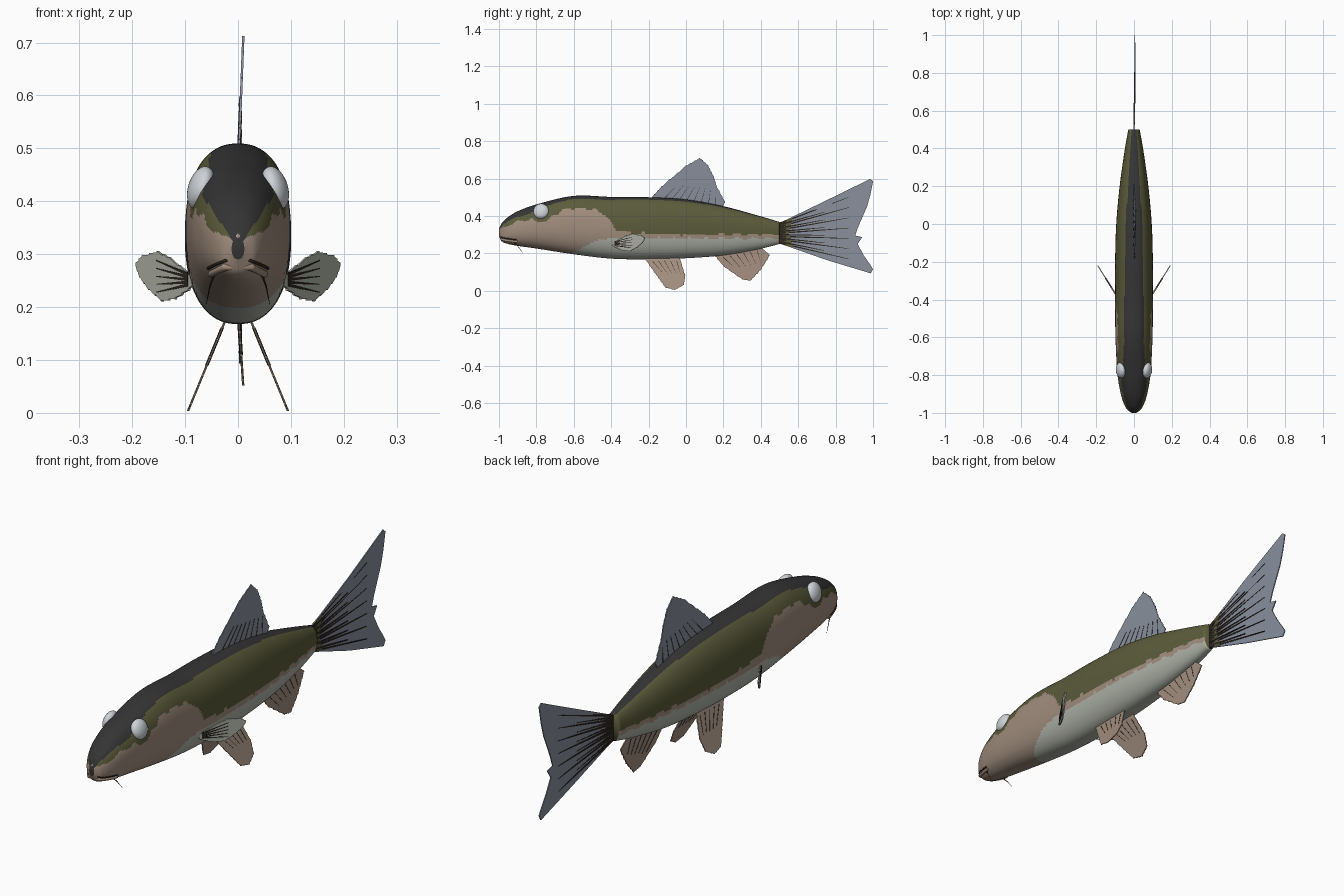
import bpy, bmesh, math
from mathutils import Vector

if "Cube" in bpy.data.objects:
    bpy.data.objects.remove(bpy.data.objects["Cube"])


def material(name, r, g, b):
    m = bpy.data.materials.new(name)
    m.diffuse_color = (r, g, b, 1)
    m.use_nodes = True
    m.node_tree.nodes["Principled BSDF"].inputs["Base Color"].default_value = (r, g, b, 1)
    return m


CHARCOAL = material("charcoal back", .035, .035, .036)
OLIVE = material("olive flank", .105, .105, .044)
TAN = material("tan cheek", .36, .27, .21)
BELLY = material("pale belly", .43, .45, .39)
FIN = material("blue grey fin", .25, .28, .34)
RAY = material("dark fin ray", .025, .018, .013)
EYE = material("pale eye", .62, .65, .69)


def new_object(name, bm, mats, smooth=False):
    bmesh.ops.recalc_face_normals(bm, faces=bm.faces[:])
    me = bpy.data.meshes.new(name)
    for f in bm.faces:
        f.smooth = smooth
    bm.to_mesh(me)
    bm.free()
    for m in mats:
        me.materials.append(m)
    ob = bpy.data.objects.new(name, me)
    bpy.context.collection.objects.link(ob)
    return ob


def lookup(knots, y):
    """Smooth interpolation through rows that start with y."""
    n = len(knots)
    i = next((k for k in range(n - 2) if y < knots[k + 1][0]), n - 2)
    a, b = knots[i], knots[i + 1]
    p, q = knots[max(i - 1, 0)], knots[min(i + 2, n - 1)]
    h = b[0] - a[0]
    t = min(max((y - a[0]) / h, 0), 1)
    out = []
    for c in range(1, len(a)):
        m0 = (b[c] - p[c]) / (b[0] - p[0]) * h
        m1 = (q[c] - a[c]) / (q[0] - a[0]) * h
        out.append((2*t**3 - 3*t*t + 1) * a[c] + (t**3 - 2*t*t + t) * m0
                   + (3*t*t - 2*t**3) * b[c] + (t**3 - t*t) * m1)
    return out


# Body stations: y, top, bottom, half width
BODY = [(-1, .33, .29, .012), (-.985, .362, .264, .034), (-.95, .395, .25, .054),
        (-.9, .425, .24, .07), (-.8, .462, .226, .087), (-.6, .507, .195, .098),
        (-.4, .502, .172, .1), (-.2, .5, .168, .1), (0, .488, .174, .094),
        (.2, .452, .19, .076), (.4, .398, .225, .048), (.5, .368, .25, .03)]
# Half width of the dark back, and lower edge of the olive flank
BACK = [(-.9, .075), (-.7, .056), (-.4, .05), (0, .044), (.2, .03), (.5, .013)]
FLANK = [(-1, .325), (-.9, .37), (-.8, .385), (-.7, .405), (-.64, .437), (-.5, .435),
         (-.43, .4), (-.37, .325), (-.25, .308), (.1, .3), (.5, .302)]
POWER = 2.3
EYE_SPOT = Vector((.07, -.775, .425))


def skin_x(y, z):
    top, bot, w = lookup(BODY, y)
    u = min(abs(z - (top + bot) / 2) / ((top - bot) / 2), 1)
    return w * (1 - u**POWER)**(1 / POWER)


def skin_material(c):
    x, y, z = abs(c.x), c.y, c.z
    wave = .005 * math.sin(y * 75)
    if z > .31 + 1.5 * x and x < lookup(BACK, max(y, -.9))[0]:
        return 0
    if z > lookup(FLANK, y)[0] + wave or (Vector((x, y, z)) - EYE_SPOT).length < .062:
        return 1
    if z < .28 + wave and y > -.62 + 2.1 * (z - .2):
        return 3
    return 2


# Body lofted from rounded rings
bm = bmesh.new()
rings, SIDES, STEPS = [], 88, 180
for i in range(STEPS + 1):
    y = -1 + 1.5 * (i / STEPS)**1.4
    top, bot, w = lookup(BODY, y)
    ring = []
    for k in range(SIDES):
        a = math.tau * k / SIDES
        s, c = math.sin(a), math.cos(a)
        x = math.copysign(abs(s)**(2 / POWER), s) * w
        z = (top + bot) / 2 + math.copysign(abs(c)**(2 / POWER), c) * (top - bot) / 2
        ring.append(bm.verts.new((x, y, z)))
    rings.append(ring)
for r0, r1 in zip(rings, rings[1:]):
    for k in range(SIDES):
        j = (k + 1) % SIDES
        bm.faces.new((r0[k], r0[j], r1[j], r1[k]))
bm.faces.new(rings[0])
bm.faces.new(rings[-1])
for f in bm.faces:
    f.material_index = skin_material(f.calc_center_median())
new_object("body", bm, [CHARCOAL, OLIVE, TAN, BELLY], True)


def slab(bm, pts, place, t, mat):
    """Thin plate: a 2D outline placed in space at offsets -t and +t."""
    a = [bm.verts.new(place(u, v, -t)) for u, v in pts]
    b = [bm.verts.new(place(u, v, t)) for u, v in pts]
    n = len(pts)
    faces = [bm.faces.new(a), bm.faces.new(b[::-1])]
    faces += [bm.faces.new((a[i], a[(i + 1) % n], b[(i + 1) % n], b[i])) for i in range(n)]
    for f in faces:
        f.material_index = mat


def ragged(pts, depth, teeth=3):
    """Notch an open outline with small teeth."""
    out = []
    for (u0, v0), (u1, v1) in zip(pts, pts[1:]):
        d = Vector((u1 - u0, v1 - v0)).normalized() * depth
        for k in range(teeth):
            f = k / teeth
            u, v = u0 + (u1 - u0) * f, v0 + (v1 - v0) * f
            out += [(u, v), (u + d.y * .8 + d.x, v - d.x * .8 + d.y)]
    return out + [pts[-1]]


def fin(name, outline, place, rays, mat, width=.005):
    bm = bmesh.new()
    slab(bm, outline, place, .0022, 0)
    for p, q in rays:
        p, q = Vector(p), Vector(q)
        side = Vector((p.y - q.y, q.x - p.x)).normalized() * width / 2
        slab(bm, [p - side, p + side, q + side * .25, q - side * .25], place, .0034, 1)
    new_object(name, bm, [mat, RAY])


def fan(p0, p1, q0, q1, n):
    """Rays spread between a root line and an end line."""
    mix = lambda a, b, f: (a[0] + (b[0] - a[0]) * f, a[1] + (b[1] - a[1]) * f)
    return [(mix(p0, p1, i / (n - 1)), mix(q0, q1, i / (n - 1))) for i in range(n)]


# Dorsal fin
edge = ragged([(-.19, .495), (-.13, .56), (0, .67), (.075, .712), (.12, .67),
               (.15, .61), (.165, .56), (.21, .475)], .004)
fin("dorsal_fin", edge + [(.19, .44), (-.17, .47)],
    lambda u, v, t: (.01 * (v - .45) / .26 + t, u, v),
    fan((-.12, .49), (.16, .46), (-.04, .57), (.16, .54), 8), FIN, .003)

# Tail fin
tail = [(.47, .355), (.52, .372), (.75, .483), (.985, .598), (1, .585), (.985, .51), (.968, .45),
        (.92, .34), (.905, .295), (.942, .287), (.918, .25), (.95, .19), (.985, .14), (1, .115),
        (.988, .093), (.75, .165), (.52, .246), (.47, .265)]
tail_place = lambda u, v, t: (.006 * math.sin((u - .5) * 5) + t, u, v)
tail_rays = fan((.49, .356), (.49, .258), (.87, .5), (.87, .17), 7)
tail_rays += fan((.49, .35), (.49, .265), (.74, .42), (.74, .215), 6)
fin("tail_fin", tail, tail_place, tail_rays, FIN, .009)
bm = bmesh.new()
slab(bm, [(.47, .35), (.5, .365), (.57, .39), (.55, .31), (.57, .234), (.5, .252), (.47, .27)],
     tail_place, .0028, 0)
new_object("tail_root", bm, [OLIVE])

# Anal fin
edge = ragged([(.45, .19), (.4, .11), (.345, .052), (.3, .06), (.2, .13), (.15, .19)], .004)
fin("anal_fin", edge + [(.18, .225), (.38, .25)],
    lambda u, v, t: (.01 * (.2 - v) / .15 + t, u, v),
    fan((.2, .18), (.38, .215), (.27, .11), (.4, .15), 6), TAN, .003)

for side, word in ((1, "left"), (-1, "right")):
    # Pelvic fin
    edge = ragged([(-.03, .17), (-.003, .08), (-.012, .03), (-.06, .004), (-.11, .016),
                   (-.15, .07), (-.22, .17)], .003)
    fin(word + "_pelvic_fin", edge + [(-.19, .2), (-.06, .2)],
        lambda u, v, t: (side * (.026 + .07 * (.17 - v) / .17) + t, u, v),
        fan((-.18, .16), (-.05, .16), (-.12, .09), (-.03, .09), 5), TAN, .003)

    # Pectoral fin
    edge = ragged([(0, .235), (.25, .218), (.5, .213), (.75, .235), (.92, .258), (1, .28),
                   (.88, .295), (.6, .303), (.38, .292), (0, .262)], .004, 2)
    fin(word + "_pectoral_fin", edge + [(-.2, .25)],
        lambda u, v, t: (side * (.092 + .1 * u + t), -.38 + .16 * u - t * .6, v),
        fan((0, .242), (0, .262), (.6, .228), (.6, .288), 5), BELLY, .006)

    # Eye
    bm = bmesh.new()
    bmesh.ops.create_uvsphere(bm, u_segments=32, v_segments=20, radius=1)
    eye = new_object(word + "_eye", bm, [EYE], True)
    eye.scale = (.024, .042, .042)
    eye.location = (side * EYE_SPOT.x, EYE_SPOT.y, EYE_SPOT.z)
    eye.rotation_euler = (0, side * -.3, side * -.12)


def tube(name, pts, radius, mat, taper=False):
    cu = bpy.data.curves.new(name, "CURVE")
    cu.dimensions = "3D"
    cu.bevel_depth = radius
    cu.bevel_resolution = 2
    cu.use_fill_caps = True
    sp = cu.splines.new("POLY")
    sp.points.add(len(pts) - 1)
    for i, p in enumerate(pts):
        sp.points[i].co = (*p, 1)
        sp.points[i].radius = 1 - .8 * i / (len(pts) - 1) if taper else 1
    cu.materials.append(mat)
    ob = bpy.data.objects.new(name, cu)
    bpy.context.collection.objects.link(ob)


# Mouth line, lower lip and barbels
def around_snout(y_front, z_front, drop):
    half = [(y_front + .085 * (i / 9)**1.6, z_front - drop * i / 9) for i in range(10)]
    right = [(-skin_x(y, z), y, z) for y, z in half[::-1]]
    return right + [(-x, y, z) for x, y, z in right[::-1]]


tube("mouth_line", around_snout(-.99, .288, .015), .003, RAY)
tube("lower_lip", around_snout(-.985, .276, .014), .007, TAN)
for side, word in ((1, "left"), (-1, "right")):
    tube(word + "_barbel", [(side * .045, -.92, .262), (side * .053, -.9, .24),
                            (side * .06, -.875, .205)], .0025, RAY, True)

# Snout tip
bm = bmesh.new()
bmesh.ops.create_uvsphere(bm, u_segments=20, v_segments=12, radius=1)
snout = new_object("snout_tip", bm, [TAN], True)
snout.scale = (.011, .014, .016)
snout.location = (0, -.986, .328)
